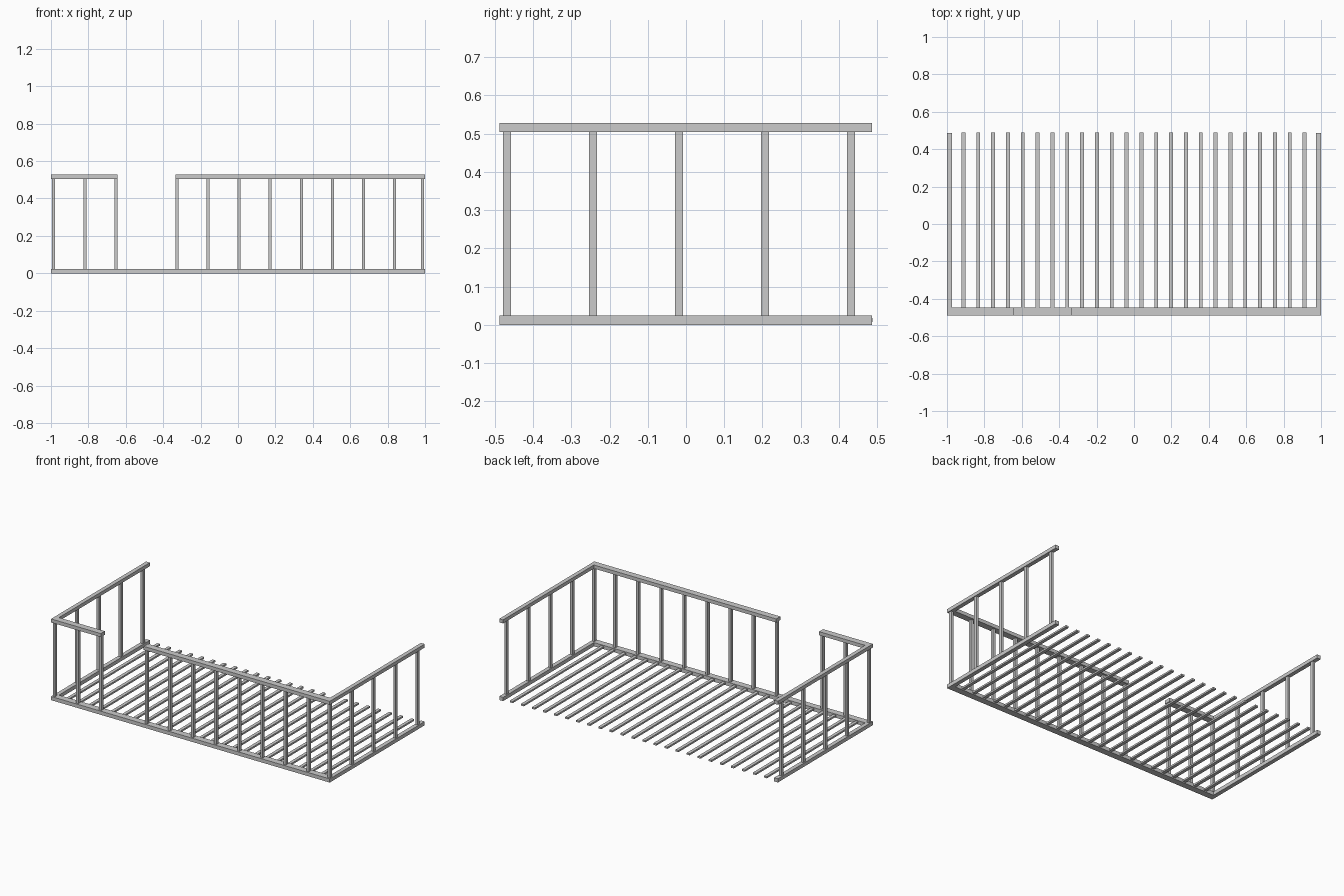
import bpy

if "Cube" in bpy.data.objects:
    bpy.data.objects.remove(bpy.data.objects["Cube"])


def box(name, x0, x1, y0, y1, z0, z1):
    """Axis-aligned box between two corners."""
    bpy.ops.mesh.primitive_cube_add(size=1, location=((x0 + x1) / 2, (y0 + y1) / 2, (z0 + z1) / 2))
    ob = bpy.context.object
    ob.name = name
    ob.scale = (x1 - x0, y1 - y0, z1 - z0)
    bpy.ops.object.transform_apply(location=False, rotation=False, scale=True)
    return ob


FRONT, INNER, BACK = -0.488, -0.446, 0.486   # front rail faces, side rail ends
RAIL, TOP0, TOP1 = 0.024, 0.504, 0.527       # rail heights
SIDE_W = 0.027
POST_X, POST_Y = 0.016, 0.021


def post(name, x, y):
    box(name, x - POST_X / 2, x + POST_X / 2, y - POST_Y / 2, y + POST_Y / 2, RAIL, TOP0)


# Front rails: full-width bottom rail, top rail split by the entrance gap
box("front_bottom_rail", -1, 1, FRONT, INNER, 0, RAIL)
box("front_top_rail_short", -1, -0.643, FRONT, INNER, TOP0, TOP1)
box("front_top_rail_long", -0.335, 1, FRONT, INNER, TOP0, TOP1)

# Front posts
front_x = [-0.819, -0.653] + [-0.325 + 0.1658 * i for i in range(8)]
for i, x in enumerate(front_x):
    post(f"front_post_{i + 1}", x, -0.468)

# Side rails and posts, left and right (corner posts included)
for side, s in (("left", -1), ("right", 1)):
    xa, xb = sorted((s, s * (1 - SIDE_W)))
    box(f"{side}_bottom_rail", xa, xb, INNER, BACK, 0, RAIL)
    box(f"{side}_top_rail", xa, xb, INNER, BACK, TOP0, TOP1)
    for i in range(5):
        post(f"{side}_post_{i + 1}", s * 0.986, -0.468 + 0.2248 * i)

# Floor slats
for i in range(24):
    x = -0.912 + i * 1.824 / 23
    box(f"floor_slat_{i + 1}", x - 0.0105, x + 0.0105, INNER, 0.488, 0.007, 0.018)
